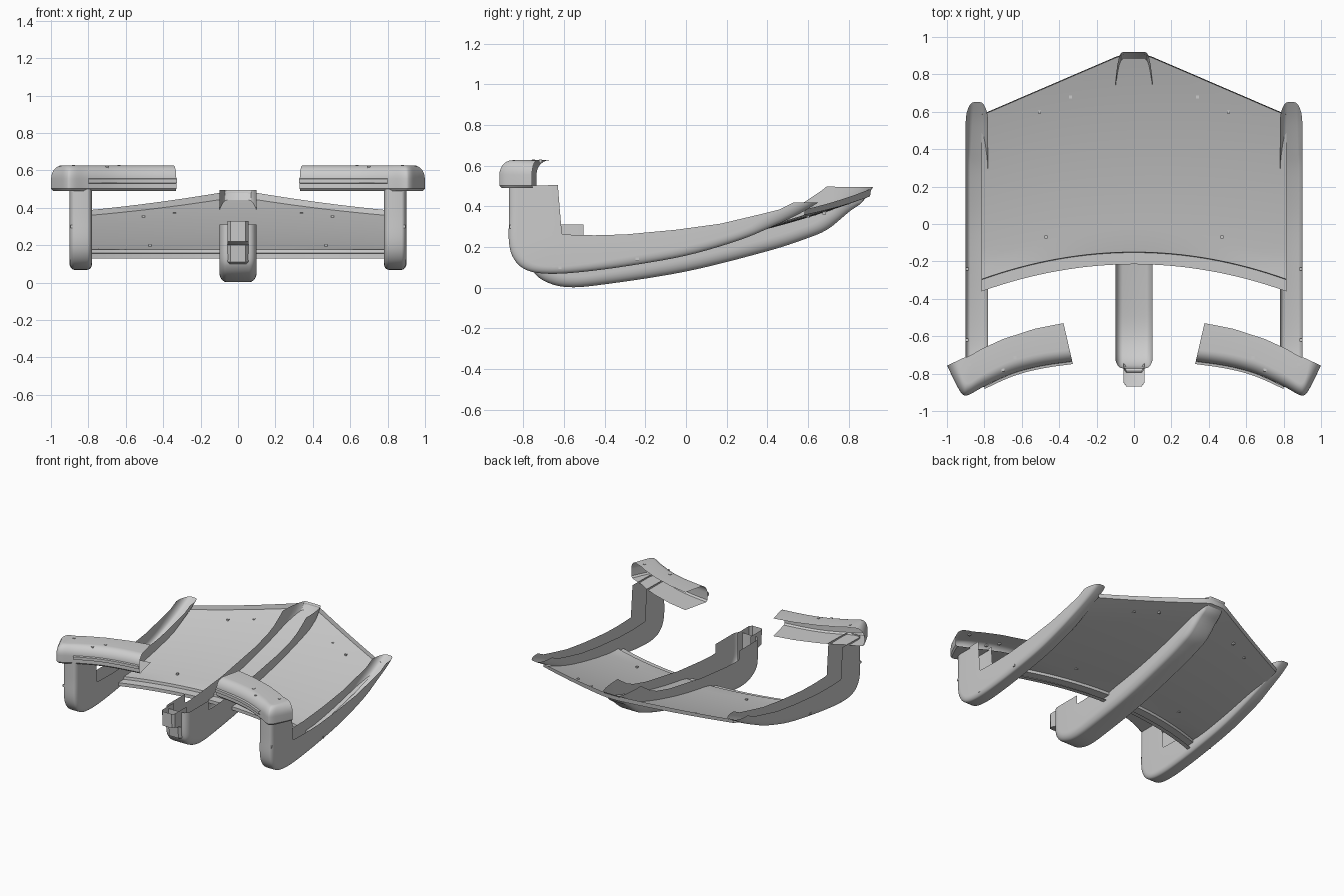
import bpy, bmesh, math
from mathutils import Vector

if "Cube" in bpy.data.objects:
    bpy.data.objects.remove(bpy.data.objects["Cube"])


def loft(name, rows, mirror=False):
    """Skin rows of points into an open sheet."""
    bm = bmesh.new()
    grid = [[bm.verts.new(p) for p in row] for row in rows]
    for a, b in zip(grid, grid[1:]):
        for i in range(len(a) - 1):
            bm.faces.new((a[i], a[i + 1], b[i + 1], b[i]))
    bmesh.ops.remove_doubles(bm, verts=bm.verts, dist=1e-5)
    bmesh.ops.recalc_face_normals(bm, faces=bm.faces)
    return finish(name, bm, mirror)


def finish(name, bm, mirror):
    me = bpy.data.meshes.new(name)
    bm.to_mesh(me)
    bm.free()
    ob = bpy.data.objects.new(name, me)
    bpy.context.collection.objects.link(ob)
    bpy.ops.object.select_all(action='DESELECT')
    ob.select_set(True)
    bpy.context.view_layer.objects.active = ob
    bpy.ops.object.shade_smooth_by_angle(angle=math.radians(30))
    if mirror:
        ob.modifiers.new("Mirror", 'MIRROR').use_mirror_merge = False
    return ob


def stations(table, n=5):
    """Smooth the outer path (first pair), keep the open edge (second pair) straight between stations."""
    pts = [Vector(r[:2]) for r in table]
    out = []
    for i in range(len(table) - 1):
        p0, p1, p2 = pts[max(i - 1, 0)], pts[i], pts[i + 1]
        p3 = pts[min(i + 2, len(pts) - 1)]
        q0, q1 = Vector(table[i][2:]), Vector(table[i + 1][2:])
        for k in range(n + (i == len(table) - 2)):
            t = k / n
            p = 0.5 * (2 * p1 + (p2 - p0) * t + (2 * p0 - 5 * p1 + 4 * p2 - p3) * t * t
                       + (3 * p1 - p0 - 3 * p2 + p3) * t ** 3)
            out.append((p, q0.lerp(q1, t)))
    return out


def trough(name, table, cx, w, rx, rd, tip_rx, tip_rd, mirror=False):
    """Open-topped hull: two flat walls joined by a round-edged outer skin that narrows at the tip."""
    rows = []
    st = stations(table)
    for i, (p, q) in enumerate(st):
        d = (q - p).normalized()
        f = max(0, 1 - (len(st) - 1 - i) / 12)
        r, c = rd + (tip_rd - rd) * f, rx + (tip_rx - rx) * f
        half = [(w, q)]
        for k in range(7):
            a = math.pi / 2 * k / 6
            half.append((w - c + c * math.cos(a), p + d * r * (1 - math.sin(a))))
        sec = half + [(-x, v) for x, v in reversed(half)]
        rows.append([(cx + x, v.x, v.y) for x, v in sec])
    return loft(name, rows, mirror)


# Side rails: upright front column, long rising runner (outer y,z / open edge y,z)
trough("side_rail", [
    (-.87, .50, -.63, .505), (-.87, .36, -.62, .38), (-.87, .22, -.61, .265),
    (-.845, .14, -.61, .265), (-.79, .09, -.60, .262), (-.70, .07, -.55, .26),
    (-.55, .074, -.45, .258), (-.3, .105, -.3, .262), (0, .158, -.05, .285),
    (.25, .23, .17, .315), (.4, .29, .36, .36), (.55, .36, .46, .385),
    (.652, .42, .53, .42)], .84, .06, .025, .045, .045, .11, True)

# Central keel
trough("center_keel", [
    (-.77, .31, -.505, .31), (-.77, .15, -.505, .25), (-.75, .08, -.5, .24),
    (-.69, .03, -.5, .24), (-.58, .003, -.45, .24), (-.4, .017, -.35, .245),
    (0, .08, -.05, .275), (.4, .18, .35, .345), (.6, .245, .5, .385),
    (.7, .29, .58, .42), (.8, .372, .64, .46), (.865, .42, .67, .48),
    (.92, .495, .69, .497)], 0, .1, .04, .06, .04, .22)

# Deck with stepped front lip and upright rear rim
rows = []
for i in range(33):
    x = -.815 + 1.63 * i / 32
    s = (x / .8) ** 2
    yf = -.15 - .14 * s
    yb = .905 - .43 * max(0, abs(x) - .06)
    row = [(x, yf - .03, .13), (x, yf - .065, .13), (x, yf - .065, .155),
           (x, yf - .003, .158), (x, yf, .178)]
    for k in range(1, 17):
        y = yf + (yb - yf) * k / 16
        t = max(0, y + .2)
        row.append((x, y, .178 + .113 * t + .12 * t * t + .018 * s * k / 16))
    row.append((x, yb + .005, row[-1][2] + .038 - .010 * abs(x) / .8))
    rows.append(row)
loft("deck", rows)

# Front bumpers: C-section shells, open at the back and inner end
bumper = [
    (.33, -.735, .377, -.53), (.5, -.76, .53, -.56), (.65, -.80, .70, -.615),
    (.80, -.868, .82, -.67), (.885, -.914, .86, -.695), (.92, -.907, .88, -.705),
    (.957, -.845, .89, -.71), (.999, -.757, .91, -.715)]
rows = []
for p, q in stations(bumper, 6):
    d = (q - p).normalized()
    sec = [(q, .49), (p + d * .012, .49), (p, .502), (p, .555)]
    for k in range(1, 8):
        a = math.pi / 2 * k / 7
        sec.append((p + d * .065 * (1 - math.cos(a)), .555 + .072 * math.sin(a)))
    sec.append((q, .627))
    rows.append([(v.x, v.y, z) for v, z in sec])
loft("front_bumper", rows, True)

# Rub strips along the bumper faces
rows = []
for p, q in stations(bumper[:4], 6):
    d = (q - p).normalized()
    o = p - d * .014
    rows.append([(p.x, p.y, .53), (o.x, o.y, .533), (o.x, o.y, .555), (p.x, p.y, .558)])
loft("bumper_strip", rows, True)

# Nose block on the keel, open at the top and back
rows = []
for z, y in [(.10, -.765), (.11, -.785), (.20, -.795), (.22, -.868), (.33, -.87)]:
    rows.append([(-.055, -.71, z), (-.055, y + .02, z), (-.04, y, z),
                 (.04, y, z), (.055, y + .02, z), (.055, -.71, z)])
loft("nose_block", rows)

# Small fasteners on bumpers, deck and rails
bm = bmesh.new()
for x, y, z in [(.635, -.715, .622), (.70, -.78, .615), (.88, -.75, .622),
                (.34, .68, .368), (.505, .60, .352), (.47, -.07, .198),
                (.888, -.86, .30), (.866, -.84, .16), (.892, -.62, .10), (.894, -.24, .14)]:
    v = bmesh.ops.create_cube(bm, size=.016)['verts']
    bmesh.ops.translate(bm, verts=v, vec=(x, y, z))
finish("fasteners", bm, True)
